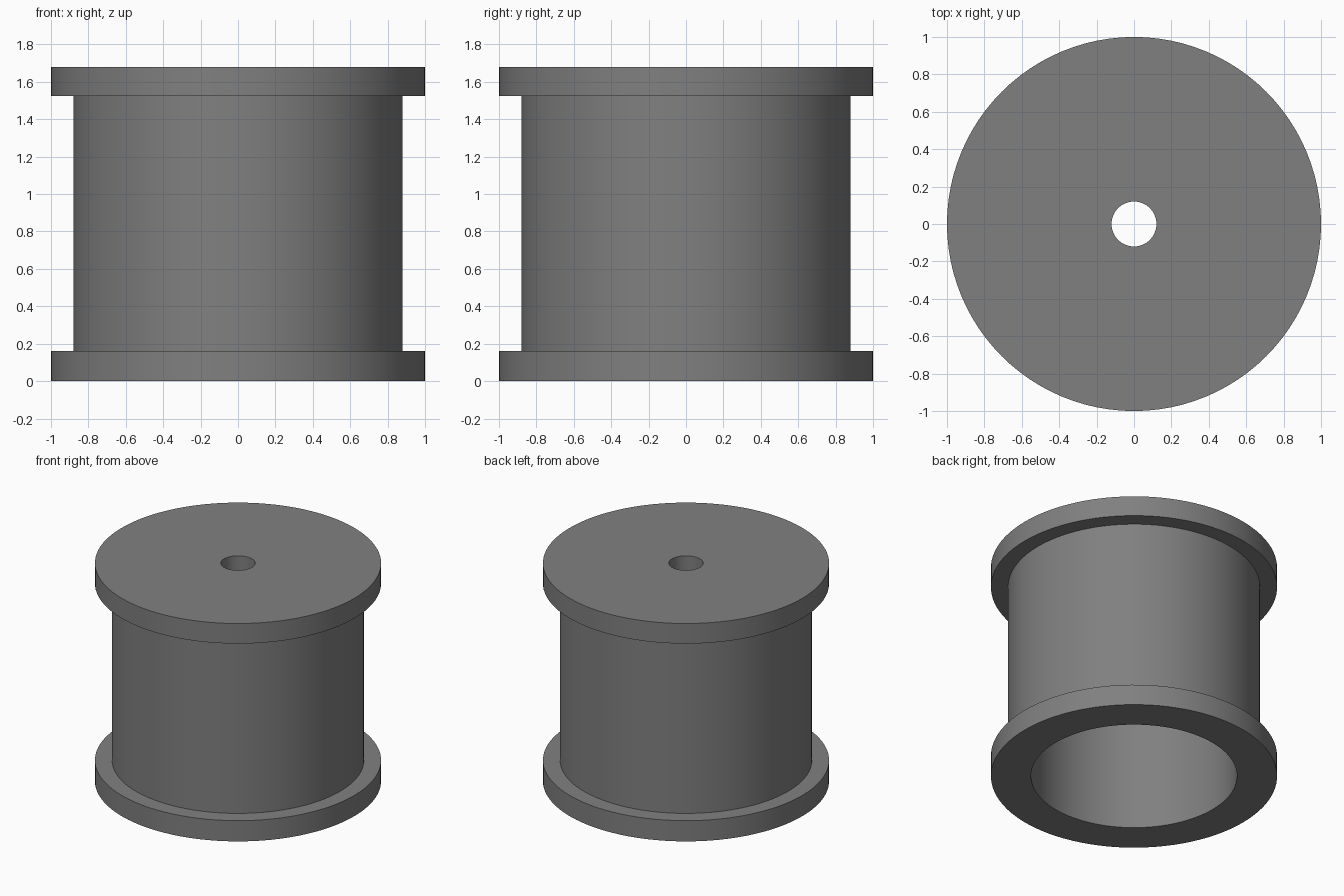
import bpy, bmesh, math

if "Cube" in bpy.data.objects:
    bpy.data.objects.remove(bpy.data.objects["Cube"])

SEGMENTS = 96

grey = bpy.data.materials.new("mid_grey")
grey.diffuse_color = (0.216, 0.216, 0.216, 1.0)
grey.use_nodes = True
grey.node_tree.nodes["Principled BSDF"].inputs["Base Color"].default_value = grey.diffuse_color


def ring_part(name, profile):
    """Revolve a closed (radius, height) profile around z."""
    bm = bmesh.new()
    rings = []
    for i in range(SEGMENTS):
        a = 2 * math.pi * i / SEGMENTS
        rings.append([bm.verts.new((r * math.cos(a), r * math.sin(a), z))
                      for r, z in profile])
    n = len(profile)
    for i in range(SEGMENTS):
        here, after = rings[i], rings[(i + 1) % SEGMENTS]
        for j in range(n):
            k = (j + 1) % n
            bm.faces.new((here[j], after[j], after[k], here[k]))
    bmesh.ops.recalc_face_normals(bm, faces=bm.faces[:])
    mesh = bpy.data.meshes.new(name)
    bm.to_mesh(mesh)
    bm.free()
    mesh.materials.append(grey)
    obj = bpy.data.objects.new(name, mesh)
    bpy.context.collection.objects.link(obj)
    bpy.context.view_layer.objects.active = obj
    obj.select_set(True)
    bpy.ops.object.shade_smooth_by_angle(angle=math.radians(30))
    obj.select_set(False)
    return obj


# Hollow spool: wide bore from below, thick end plate with a small hole on top
ring_part("spool_body", [
    (0.72, 0.0), (1.0, 0.0), (1.0, 0.16), (0.88, 0.16),      # lower flange
    (0.88, 1.525), (1.0, 1.525), (1.0, 1.68),                # drum, upper flange
    (0.12, 1.68), (0.12, 1.525), (0.72, 1.525),              # hole, bore ceiling
])
